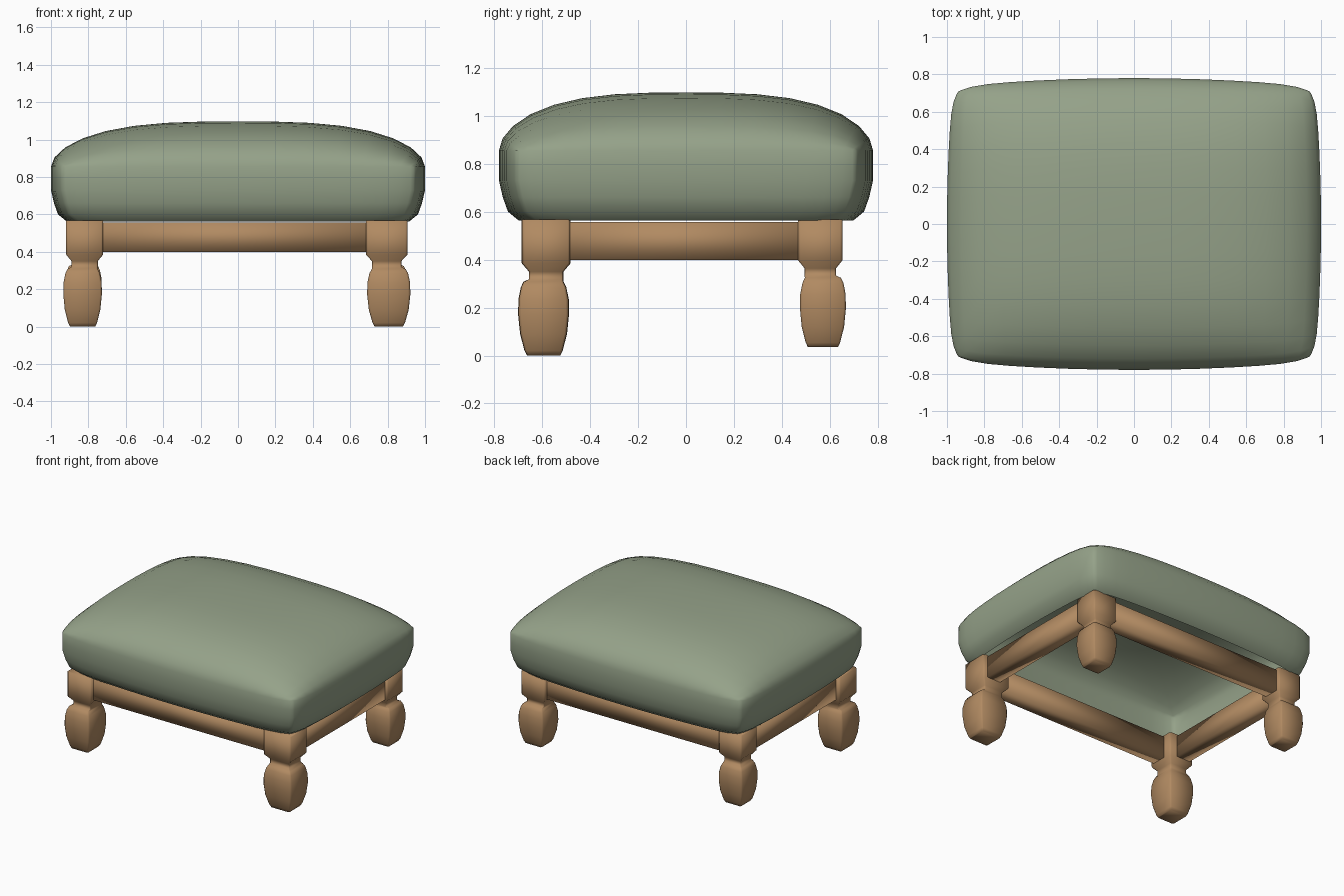
import bpy, bmesh, math

if "Cube" in bpy.data.objects:
    bpy.data.objects.remove(bpy.data.objects["Cube"])


def material(name, rgb):
    m = bpy.data.materials.new(name)
    m.diffuse_color = (*rgb, 1)
    m.use_nodes = True
    m.node_tree.nodes["Principled BSDF"].inputs["Base Color"].default_value = m.diffuse_color
    return m


GREEN = material("sage fabric", (0.30, 0.36, 0.25))
WOOD = material("warm wood", (0.44, 0.255, 0.122))


def finish(name, bm, mat, angle=180):
    me = bpy.data.meshes.new(name)
    bm.to_mesh(me)
    bm.free()
    me.materials.append(mat)
    ob = bpy.data.objects.new(name, me)
    bpy.context.collection.objects.link(ob)
    bpy.ops.object.select_all(action='DESELECT')
    ob.select_set(True)
    bpy.context.view_layer.objects.active = ob
    bpy.ops.object.shade_smooth_by_angle(angle=math.radians(angle))
    return ob


# Cushion: domed grid with pillow outline, border extruded down, hollow underneath
def cushion():
    bm = bmesh.new()
    bmesh.ops.create_grid(bm, x_segments=16, y_segments=16, size=1)

    def dome(t):
        return max(0.0, 1 - abs(t) ** 3) ** 0.55

    for v in bm.verts:
        u, w = (math.sin(math.pi / 2 * max(-1, min(1, c))) for c in v.co.xy)
        v.co = (u * (1 - 0.03 * w ** 2 - 0.03 * abs(w) ** 14),
                0.78 * w * (1 - 0.055 * u ** 2 - 0.038 * abs(u) ** 14),
                0.855 + 0.242 * dome(u) * dome(w))
    edges = [e for e in bm.edges if e.is_boundary]
    base = 0.0
    for z, inset in ((0.79, 0.0), (0.73, 0.0), (0.66, 0.016), (0.60, 0.038), (0.563, 0.085)):
        geom = bmesh.ops.extrude_edge_only(bm, edges=edges)["geom"]
        edges = [g for g in geom if isinstance(g, bmesh.types.BMEdge)]
        step = inset - base
        base = inset
        for v in (g for g in geom if isinstance(g, bmesh.types.BMVert)):
            v.co = (v.co.x * (1 - step), v.co.y * (1 - step / 0.78), z)
    bmesh.ops.recalc_face_normals(bm, faces=bm.faces)
    bm.normal_update()
    # keep the top facing up on this open shell
    if max(bm.faces, key=lambda f: f.calc_center_median().z).normal.z < 0:
        bmesh.ops.reverse_faces(bm, faces=bm.faces)
    finish("cushion", bm, GREEN)


# Legs: square section with small cut corners; profile is (height, width factor)
PROFILE = ((0.0, 0.68), (0.02, 0.78), (0.09, 0.96), (0.17, 1.04), (0.235, 1.03),
           (0.285, 0.93), (0.308, 0.82), (0.318, 0.71), (0.35, 0.71),
           (0.385, 1.0), (0.567, 1.0))


def leg(name, x, y, hx, hy, bottom):
    bm = bmesh.new()
    rings = []
    k = 0.9
    section = ((1, -k), (1, k), (k, 1), (-k, 1), (-1, k), (-1, -k), (-k, -1), (k, -1))
    for z, f in PROFILE:
        lean = 0.011 if z < 0.312 else 0
        cx = x + math.copysign(lean, x)
        cy = y + math.copysign(lean, y)
        zz = bottom + z * (0.567 - bottom) / 0.567
        rings.append([bm.verts.new((cx + a * hx * f, cy + b * hy * f, zz))
                      for a, b in section])
    for r, s in zip(rings, rings[1:]):
        for i in range(8):
            j = (i + 1) % 8
            bm.faces.new((r[i], r[j], s[j], s[i]))
    bm.faces.new(rings[0])
    bm.faces.new(rings[-1])
    bmesh.ops.recalc_face_normals(bm, faces=bm.faces)
    finish(name, bm, WOOD)


# Rails: softly shaded bars between the legs
def rail(name, centre, size):
    bm = bmesh.new()
    bmesh.ops.create_cube(bm, size=1)
    for v in bm.verts:
        v.co = [c + s * p for c, s, p in zip(centre, size, v.co)]
    finish(name, bm, WOOD)


cushion()
leg("front_left_leg", -0.82, -0.583, 0.099, 0.102, 0.0)
leg("front_right_leg", 0.795, -0.583, 0.111, 0.100, 0.0)
leg("back_left_leg", -0.815, 0.56, 0.094, 0.092, 0.035)
leg("back_right_leg", 0.795, 0.56, 0.098, 0.092, 0.035)

rail("front_rail", (-0.01, -0.60, 0.477), (1.55, 0.11, 0.158))
rail("back_rail", (-0.01, 0.57, 0.477), (1.55, 0.11, 0.158))
rail("left_rail", (-0.835, -0.01, 0.477), (0.11, 1.08, 0.158))
rail("right_rail", (0.82, -0.01, 0.477), (0.11, 1.08, 0.158))
